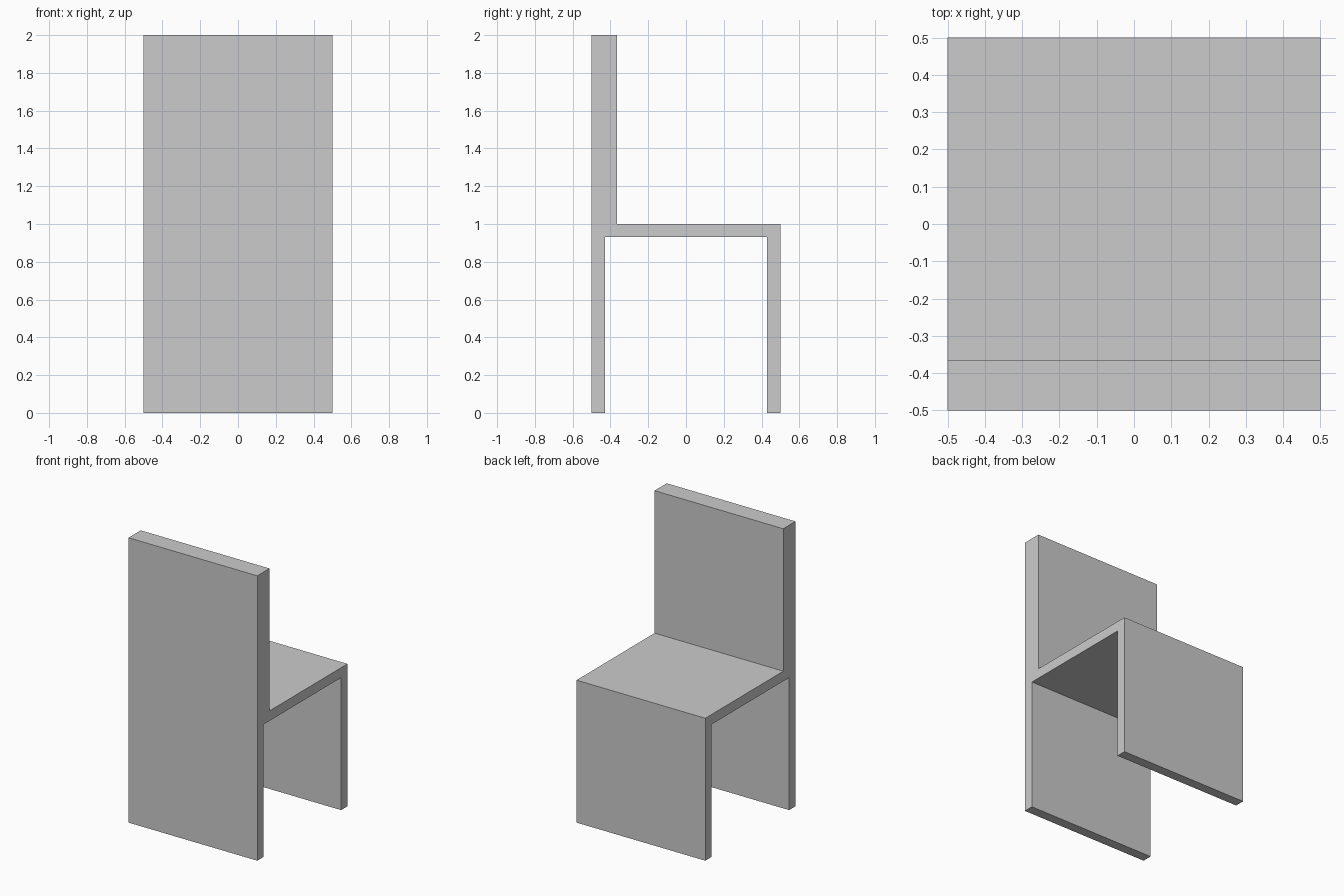
import bpy, bmesh
from mathutils import Vector

if "Cube" in bpy.data.objects:
    bpy.data.objects.remove(bpy.data.objects["Cube"])

# Side profile of the chair (y, z): leg panels, seat and thicker backrest
PROFILE = [
    (-0.5, 0), (-0.43, 0), (-0.43, 0.93), (0.43, 0.93), (0.43, 0),
    (0.5, 0), (0.5, 1), (-0.365, 1), (-0.365, 2), (-0.5, 2),
]
WIDTH = 1.0


def extrude_profile(name, points, width):
    bm = bmesh.new()
    face = bm.faces.new([bm.verts.new((-width / 2, y, z)) for y, z in points])
    result = bmesh.ops.extrude_face_region(bm, geom=[face], use_keep_orig=True)
    moved = [v for v in result["geom"] if isinstance(v, bmesh.types.BMVert)]
    bmesh.ops.translate(bm, verts=moved, vec=Vector((width, 0, 0)))
    bmesh.ops.recalc_face_normals(bm, faces=bm.faces[:])
    mesh = bpy.data.meshes.new(name)
    bm.to_mesh(mesh)
    bm.free()
    obj = bpy.data.objects.new(name, mesh)
    bpy.context.collection.objects.link(obj)
    return obj


# Chair body: one continuous panel shape across the full width
extrude_profile("chair_body", PROFILE, WIDTH)
